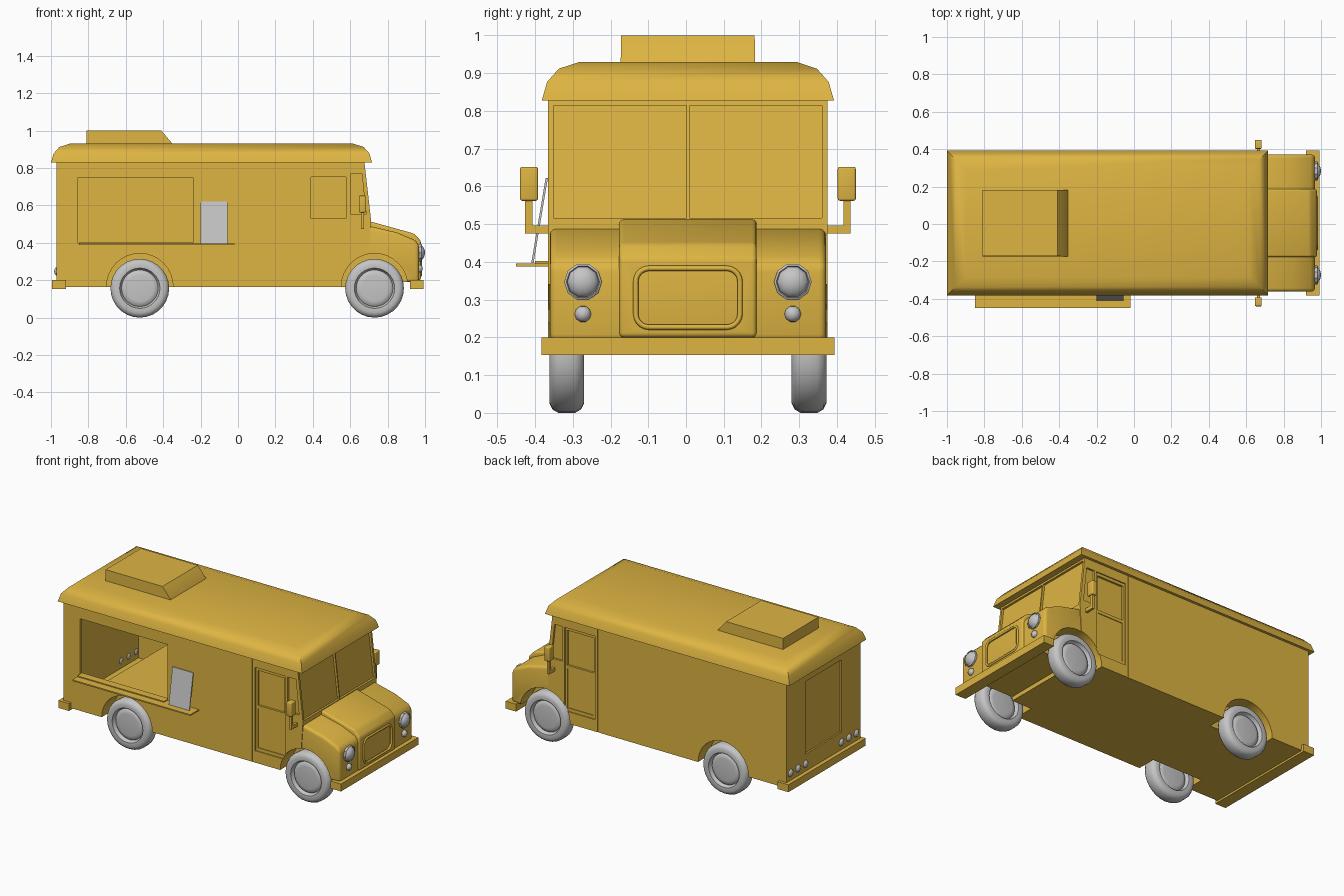
import bpy, bmesh, math
from mathutils import Matrix, Vector

cube = bpy.data.objects.get("Cube")
if cube:
    bpy.data.objects.remove(cube, do_unlink=True)

CY = 0.005      # the body's own centre line
HALF = 0.37     # half of the body width
made, cutters = [], []


def material(name, rgb):
    m = bpy.data.materials.new(name)
    m.use_nodes = True
    m.diffuse_color = (*rgb, 1)
    m.node_tree.nodes["Principled BSDF"].inputs["Base Color"].default_value = (*rgb, 1)
    return m


YELLOW = material("golden yellow", (0.73, 0.46, 0.055))
GREY = material("light grey", (0.56, 0.56, 0.56))


def finish(name, bm, mat=YELLOW, bevel=0, cutter=False):
    bmesh.ops.recalc_face_normals(bm, faces=bm.faces)
    mesh = bpy.data.meshes.new(name)
    bm.to_mesh(mesh)
    bm.free()
    ob = bpy.data.objects.new(name, mesh)
    bpy.context.collection.objects.link(ob)
    ob.location.y = CY
    if cutter:
        ob.hide_render = True
        cutters.append(ob)
    else:
        mesh.materials.append(mat)
        made.append(ob)
    if bevel:
        mod = ob.modifiers.new("soft edges", "BEVEL")
        mod.width, mod.segments, mod.limit_method = bevel, 3, "ANGLE"
    return ob


def prism(name, outline, y0, y1, **kw):
    """Extrude an x-z outline from y0 to y1."""
    bm = bmesh.new()
    face = bm.faces.new([bm.verts.new((x, y0, z)) for x, z in outline])
    ext = bmesh.ops.extrude_face_region(bm, geom=[face])
    verts = [v for v in ext["geom"] if isinstance(v, bmesh.types.BMVert)]
    bmesh.ops.translate(bm, verts=verts, vec=(0, y1 - y0, 0))
    return finish(name, bm, **kw)


def box(name, x0, x1, y0, y1, z0, z1, **kw):
    return prism(name, [(x0, z0), (x1, z0), (x1, z1), (x0, z1)], y0, y1, **kw)


def loft(name, rings):
    """Stack rectangles given as (x0, x1, half width, z)."""
    bm = bmesh.new()
    loops = [[bm.verts.new(p) for p in ((a, -w, z), (b, -w, z), (b, w, z), (a, w, z))]
             for a, b, w, z in rings]
    for lo, hi in zip(loops, loops[1:]):
        for i in range(4):
            j = (i + 1) % 4
            bm.faces.new((lo[i], lo[j], hi[j], hi[i]))
    bm.faces.new(loops[0])
    bm.faces.new(loops[-1])
    return finish(name, bm)


def lens(name, x, y, z, r, depth, segments=10):
    bm = bmesh.new()
    mat = (Matrix.Translation((x, y, z)) @ Matrix.Diagonal((depth, r, r, 1))
           @ Matrix.Rotation(math.pi / 2, 4, "Y"))
    bmesh.ops.create_uvsphere(bm, u_segments=segments, v_segments=8, radius=1, matrix=mat)
    return finish(name, bm, GREY)


def lathe(name, profile, centre, axis, mat, steps=28):
    """Spin (radius, along) points round an axis; the profile is made about y."""
    bm = bmesh.new()
    verts = [bm.verts.new((r, a, 0)) for r, a in profile]
    edges = [bm.edges.new(pair) for pair in zip(verts, verts[1:])]
    bmesh.ops.spin(bm, geom=verts + edges, cent=(0, 0, 0), axis=(0, 1, 0),
                   angle=math.tau, steps=steps)
    bmesh.ops.remove_doubles(bm, verts=bm.verts, dist=1e-5)
    turn = Vector((0, 1, 0)).rotation_difference(Vector(axis)).to_matrix().to_4x4()
    bm.transform(Matrix.Translation(centre) @ turn)
    return finish(name, bm, mat)


def carve(ob, tools):
    for tool in tools:
        mod = ob.modifiers.new("cut", "BOOLEAN")
        mod.operation, mod.solver, mod.object = "DIFFERENCE", "EXACT", tool


# Main shell with the cab, lower fenders and raised hood
body = prism("body", [(-.97, .165), (.69, .165), (.712, .515), (.675, .84), (-.97, .84)],
             -HALF, HALF)
fenders = prism("fenders", [(.66, .19), (.968, .19), (.968, .39), (.945, .415),
                            (.85, .455), (.68, .495)], -.366, .366, bevel=.018)
hood = prism("hood", [(.68, .2), (.978, .2), (.978, .41), (.942, .449), (.715, .512),
                      (.68, .515)], -.182, .182, bevel=.012)

# Wheel wells
wells = []
for x in (-.525, .73):
    arc = [(x + .178 * math.cos(t * math.tau / 32), .165 + .178 * math.sin(t * math.tau / 32))
           for t in range(32)]
    for s in (-1, 1):
        wells.append(prism("well_cutter", arc, s * .25, s * .5, cutter=True))

# Hollow serving area and its hatch
cuts = [box("interior_cutter", -.95, .33, -.352, .352, .36, .825, cutter=True),
        box("rear_floor_cutter", -.95, -.72, -.352, .352, .2, .4, cutter=True),
        box("hatch_cutter", -.855, -.24, -.5, -.3, .4, .75, cutter=True),
        box("rear_door_cutter", -1.05, -.96, -.18, .18, .31, .77, cutter=True)]

# Recessed doors, side glass and panel seams
for s in (-1, 1):
    def recess(outline, depth):
        cuts.append(prism("recess_cutter", outline, s * (HALF - depth), s * .5, cutter=True))

    def rect(x0, x1, z0, z1):
        return [(x0, z0), (x1, z0), (x1, z1), (x0, z1)]
    recess(rect(.376, .59, .24, .77), .007)
    recess(rect(.39, .578, .53, .752), .02)
    recess(rect(.392, .575, .26, .51), .012)
    recess([(.605, .55), (.685, .55), (.662, .77), (.605, .77)], .012)
    recess(rect(.354, .359, .15, .85), .004)

# Two sloping windscreen panes
for y0, y1 in ((-.356, -.004), (.004, .356)):
    cuts.append(prism("pane_cutter", [(.699, .517), (.78, .517), (.75, .815), (.664, .815)],
                      y0, y1, cutter=True))
carve(body, cuts + wells)
carve(fenders, wells)

# Grille recess with a rounded rim
corner, gw, gh, gz = .035, .138, .078, .305
loop = []
for k, (sy, sz) in enumerate(((1, 1), (-1, 1), (-1, -1), (1, -1))):
    for i in range(6):
        a = (k + i / 5) * math.pi / 2
        loop.append((sy * (gw - corner) + corner * math.cos(a),
                     gz + sz * (gh - corner) + corner * math.sin(a)))
bm = bmesh.new()
f = bm.faces.new([bm.verts.new((.958, y, z)) for y, z in loop])
ext = bmesh.ops.extrude_face_region(bm, geom=[f])
bmesh.ops.translate(bm, vec=(.1, 0, 0),
                    verts=[v for v in ext["geom"] if isinstance(v, bmesh.types.BMVert)])
carve(hood, [finish("grille_cutter", bm, cutter=True)])
curve = bpy.data.curves.new("grille_rim", "CURVE")
curve.dimensions, curve.bevel_depth, curve.bevel_resolution = "3D", .007, 2
spline = curve.splines.new("POLY")
spline.points.add(len(loop) - 1)
for p, (y, z) in zip(spline.points, loop):
    p.co = (.978, y, z, 1)
spline.use_cyclic_u = True
curve.materials.append(YELLOW)
rim = bpy.data.objects.new("grille_rim", curve)
rim.location.y = CY
bpy.context.collection.objects.link(rim)

# Roof cap and roof vent
loft("roof", [(-1 + i, .717 - i, .387 - i, z) for i, z in
              ((0, .828), (.014, .877), (.045, .912), (.1, .93))])
loft("roof_vent", [(-.81, -.35, .178, .92), (-.81, -.355, .178, .935),
                   (-.81, -.41, .177, 1.0)])

# Bumpers
box("front_bumper", .92, .992, -.388, .388, .153, .2)
box("rear_bumper", -.995, -.92, -.388, .388, .153, .2)

# Wheels with dished hubs
half = [(0, .03), (.07, .034), (.09, .03), (.098, .022), (.104, .03), (.108, .044),
        (.132, .046), (.148, .038), (.157, .022)]
tyre = half + [(r, -a) for r, a in reversed(half)]
for x, place in ((-.525, "rear"), (.73, "front")):
    for s, side in ((-1, "right"), (1, "left")):
        lathe(f"{place}_{side}_wheel", tyre, (x, s * .321, .157), (0, s, 0), GREY)

# Lamps and mirrors on both sides
bezel = [(.04, 0), (.05, 0), (.05, .014), (.044, .018), (.04, .01), (.04, 0)]
for s, side in ((-1, "right"), (1, "left")):
    lathe(f"{side}_headlight_rim", bezel, (.966, s * .278, .347), (1, 0, 0), GREY, 10)
    lens(f"{side}_headlight", .97, s * .278, .347, .044, .03)
    lens(f"{side}_indicator", .968, s * .278, .262, .022, .02)
    for i in range(3):
        lens(f"{side}_tail_light_{i + 1}", -.963, s * (.18 + i * .075), .247, .026, .02)
    box(f"{side}_mirror", .646, .683, s * .397, s * .445, .562, .652, bevel=.006)
    box(f"{side}_mirror_post", .657, .673, s * .412, s * .431, .476, .565)
    box(f"{side}_mirror_arm", .657, .673, s * .36, s * .431, .475, .497)

# Serving shelf, hatch sill and leaning menu board
box("serving_shelf", -.85, -.02, -.455, -.365, .388, .396)
box("hatch_sill", -.85, -.24, -.405, -.365, .396, .402)
bm = bmesh.new()
pts = [(-.412, .397), (-.406, .397), (-.368, .622), (-.374, .622)]
ends = [[bm.verts.new((x, y - .003, z)) for y, z in pts] for x in (-.2, -.055)]
for i in range(4):
    j = (i + 1) % 4
    bm.faces.new((ends[0][i], ends[0][j], ends[1][j], ends[1][i]))
for e in ends:
    bm.faces.new(e)
finish("menu_board", bm, GREY)

# Bake the cuts, drop the cutters and smooth by angle
bpy.context.view_layer.update()
graph = bpy.context.evaluated_depsgraph_get()
baked = [(ob, bpy.data.meshes.new_from_object(ob.evaluated_get(graph)))
         for ob in made if ob.modifiers]
for ob, mesh in baked:
    ob.modifiers.clear()
    ob.data = mesh
for tool in cutters:
    bpy.data.objects.remove(tool, do_unlink=True)
bpy.ops.object.select_all(action="DESELECT")
for ob in made:
    ob.select_set(True)
bpy.context.view_layer.objects.active = body
bpy.ops.object.shade_smooth_by_angle(angle=math.radians(35))
